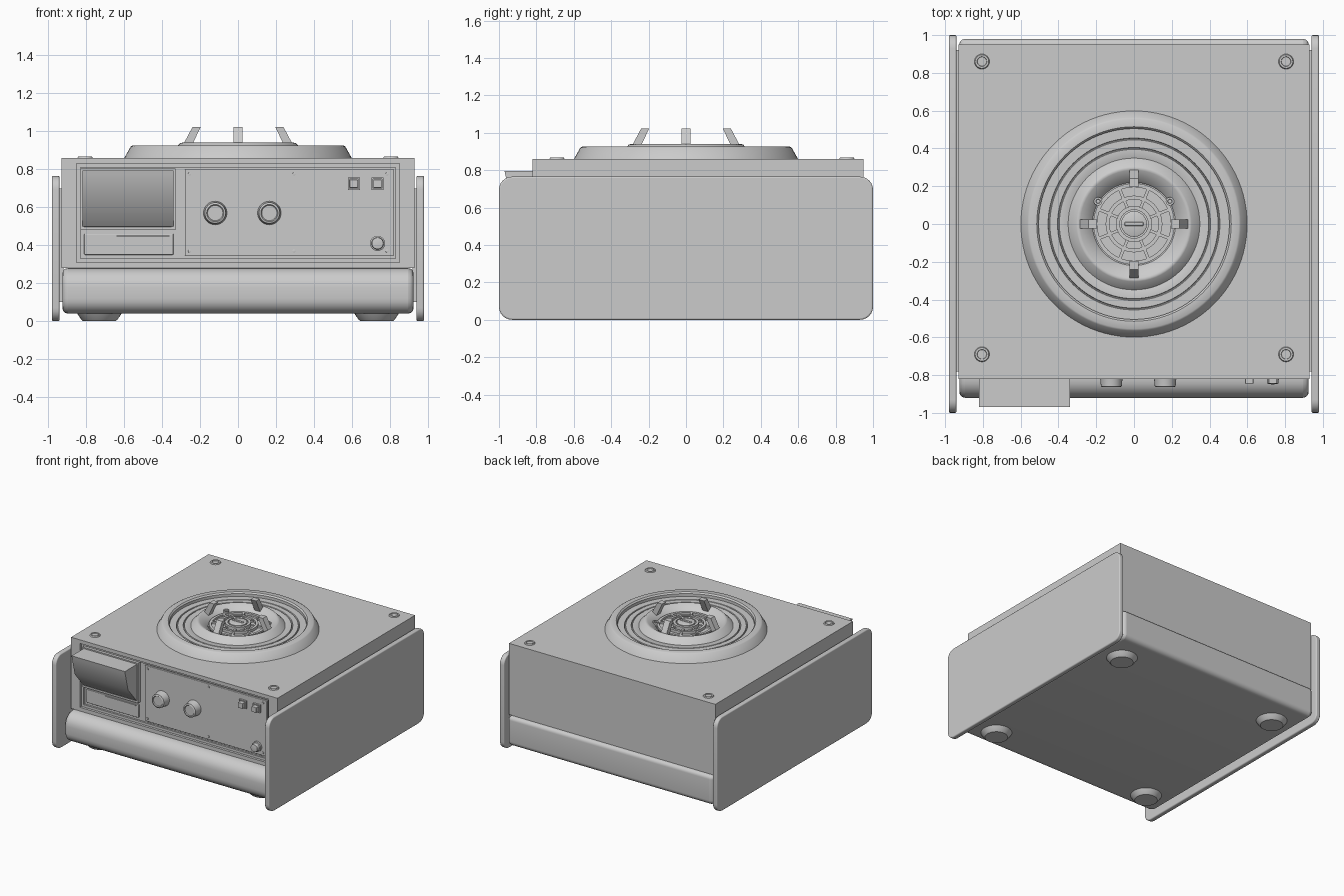
import bpy, bmesh, math
from mathutils import Matrix, Vector

cube = bpy.data.objects.get("Cube")
if cube:
    bpy.data.objects.remove(cube)

GREY = 0.6
mat = bpy.data.materials.new("plain_grey")
mat.use_nodes = True
mat.diffuse_color = (GREY, GREY, GREY, 1)
mat.node_tree.nodes["Principled BSDF"].inputs["Base Color"].default_value = (GREY, GREY, GREY, 1)


def make(name, bm, bevel=0, segments=3):
    bmesh.ops.recalc_face_normals(bm, faces=bm.faces)
    mesh = bpy.data.meshes.new(name)
    bm.to_mesh(mesh)
    bm.free()
    mesh.materials.append(mat)
    obj = bpy.data.objects.new(name, mesh)
    bpy.context.collection.objects.link(obj)
    if bevel:
        mod = obj.modifiers.new("rounding", "BEVEL")
        mod.width, mod.segments = bevel, segments
        mod.limit_method, mod.angle_limit = "ANGLE", math.radians(40)
    bpy.ops.object.select_all(action="DESELECT")
    obj.select_set(True)
    bpy.context.view_layer.objects.active = obj
    bpy.ops.object.shade_smooth_by_angle(angle=math.radians(35))
    return obj


def add_box(bm, x, y, z):
    size = (x[1] - x[0], y[1] - y[0], z[1] - z[0])
    mid = Vector((sum(x), sum(y), sum(z))) / 2
    bmesh.ops.create_cube(bm, size=1, matrix=Matrix.Translation(mid) @ Matrix.Diagonal((*size, 1)))


def box(name, x, y, z, bevel=0):
    bm = bmesh.new()
    add_box(bm, x, y, z)
    return make(name, bm, bevel)


def frame(name, x, y, z, tx, tz):
    """Rectangular border facing the front."""
    bm = bmesh.new()
    for a, b in ((x[0], x[0] + tx), (x[1] - tx, x[1])):
        add_box(bm, (a, b), y, z)
    for a, b in ((z[0], z[0] + tz), (z[1] - tz, z[1])):
        add_box(bm, (x[0] + tx, x[1] - tx), y, (a, b))
    return make(name, bm)


def prism(name, x, profile, bevel=0):
    """Profile in (y, z), extruded along x."""
    bm = bmesh.new()
    face = bm.faces.new([bm.verts.new((x[0], y, z)) for y, z in profile])
    ext = bmesh.ops.extrude_face_region(bm, geom=[face])["geom"]
    bmesh.ops.translate(bm, verts=[v for v in ext if isinstance(v, bmesh.types.BMVert)],
                        vec=(x[1] - x[0], 0, 0))
    return make(name, bm, bevel)


def lathe(name, profile, loc=(0, 0, 0), front=False, steps=64):
    """Profile in (radius, height) spun about z, or about -y when front."""
    bm = bmesh.new()
    verts = [bm.verts.new((r, 0, h)) for r, h in profile]
    edges = [bm.edges.new(p) for p in zip(verts, verts[1:])]
    bmesh.ops.spin(bm, geom=verts + edges, cent=(0, 0, 0), axis=(0, 0, 1),
                   angle=math.tau, steps=steps, use_duplicate=False)
    bmesh.ops.remove_doubles(bm, verts=bm.verts, dist=1e-4)
    turn = Matrix.Rotation(math.pi / 2 if front else 0, 4, "X")
    bmesh.ops.transform(bm, matrix=Matrix.Translation(loc) @ turn, verts=bm.verts)
    return make(name, bm)


def arc(cy, cz, r, start, end, n=6):
    angles = [math.radians(start + (end - start) * i / n) for i in range(n + 1)]
    return [(cy + r * math.cos(a), cz + r * math.sin(a)) for a in angles]


# Main case with bordered, recessed front
box("case", (-.93, .93), (-.785, .95), (.28, .86))
frame("front_border", (-.93, .93), (-.82, -.78), (.28, .86), .08, .03)
frame("front_inner_border", (-.85, .85), (-.80, -.78), (.31, .83), .02, .02)

# Lower base with a rounded nose
nose = arc(-.82, .18, .1, 90, 180) + arc(-.84, .12, .08, 180, 270)
tail = arc(.94, .08, .04, 270, 360) + arc(.95, .25, .03, 0, 90)
prism("base", (-.925, .925), nose + tail, .03)

# Side panels, spacers and feet
panel = (arc(-.93, .07, .07, 180, 270) + arc(.93, .07, .07, 270, 360)
         + arc(.93, .695, .07, 0, 90) + arc(-.93, .695, .07, 90, 180))
for side, label in ((1, "left"), (-1, "right")):
    prism(label + "_side_panel", sorted((side * .94, side * .98)), panel, .008)
    box(label + "_spacer", sorted((side * .92, side * .945)), (-.78, .92), (.1, .7))
    for y, place in ((-.73, "front"), (.73, "back")):
        lathe(f"{place}_{label}_foot", [(0, 0), (.085, 0), (.095, .008), (.12, .045), (0, .045)],
              (side * .73, y, 0), steps=32)

# Slanted display hood with a rim
prism("display_hood", (-.82, -.34),
      [(-.78, .795), (-.97, .795), (-.965, .77), (-.93, .63), (-.82, .50), (-.78, .49)])
frame("display_rim", (-.83, -.33), (-.815, -.78), (.48, .805), .02, .015)
box("label_plate", (-.81, -.34), (-.795, -.78), (.35, .46), .004)
box("label_ridge", (-.64, -.36), (-.803, -.79), (.445, .452))

# Control plate with knobs, buttons and screws
box("control_plate", (-.28, .82), (-.80, -.78), (.345, .80), .004)
for i, x in enumerate((-.12, .165)):
    lathe(f"knob_{i + 1}", [(.062, 0), (.06, .01), (.055, .06), (.045, .064), (.04, .058), (0, .058)],
          (x, -.80, .57), True, 40)
for i, x in enumerate((.61, .735)):
    frame(f"button_surround_{i + 1}", (x - .032, x + .032), (-.815, -.79), (.692, .756), .008, .008)
    box(f"square_button_{i + 1}", (x - .022, x + .022), (-.845, -.79), (.702, .746), .004)
lathe("round_button", [(.04, 0), (.04, .015), (.032, .018), (.03, .045), (0, .05)],
      (.735, -.80, .41), True, 32)
for x in (-.255, .295, .785):
    for z in (.37, .775):
        lathe("plate_screw", [(.009, 0), (.008, .006), (0, .008)], (x, -.80, z), True, 12)

# Corner screws on the lid
for x in (-.805, .805):
    for y in (-.69, .86):
        lathe("lid_screw", [(.04, 0), (.036, .008), (.026, .008), (.024, .003), (0, .003)],
              (x, y, .86), steps=24)

# Raised outer ring with a grooved dish
dish = [(.6, .858), (.565, .92), (.555, .926), (.515, .926), (.505, .915), (.505, .892)]
for r in (.45, .40):
    dish += [(r + .005, .892), (r + .002, .883), (r - .002, .883), (r - .005, .892)]
lathe("outer_ring", dish + [(.35, .892), (.30, .862)], steps=96)

# Inner raised bowl and burner
lathe("inner_bowl", [(.35, .89), (.305, .937), (.295, .94), (.285, .937), (.225, .90), (.22, .89), (0, .89)])
for i, (r, top) in enumerate(((.215, .905), (.15, .912), (.095, .92))):
    lathe(f"burner_ring_{i + 1}", [(r, .885), (r, top), (r - .02, top), (r - .02, .885)], steps=48)
lathe("burner_cap", [(.068, .885), (.068, .922), (.06, .926), (0, .926)], steps=40)
box("cap_slot_bar", (-.05, .05), (-.01, .01), (.92, .932), .004)
bm = bmesh.new()
for i in range(8):
    spoke = bmesh.new()
    add_box(spoke, (.09, .2), (-.008, .008), (.885, .905))
    bmesh.ops.rotate(spoke, verts=spoke.verts, cent=(0, 0, 0),
                     matrix=Matrix.Rotation(math.tau * (i + .5) / 8, 3, "Z"))
    part = bpy.data.meshes.new("spoke")
    spoke.to_mesh(part)
    spoke.free()
    bm.from_mesh(part)
    bpy.data.meshes.remove(part)
make("burner_spokes", bm)
for x in (-.19, .19):
    lathe("bowl_screw", [(.022, .89), (.022, .918), (.012, .918), (.01, .91), (0, .91)], (x, .12, 0), steps=20)

# Four inward-leaning prongs
for i in range(4):
    prong = prism(f"prong_{i + 1}", (-.025, .025), [(.255, .90), (.305, .90), (.24, 1.022), (.197, 1.022)])
    prong.rotation_euler.z = i * math.pi / 2
